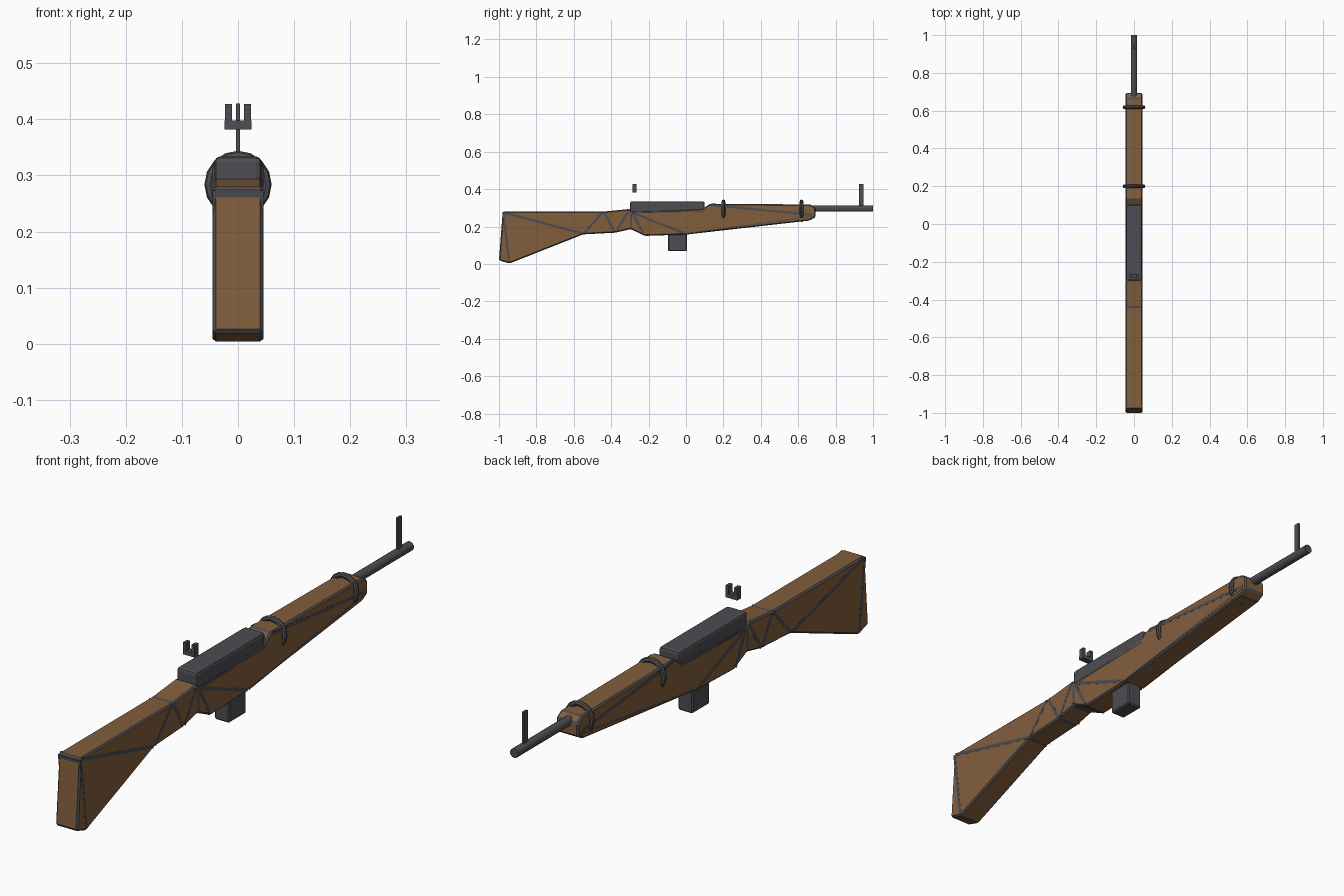
import bpy, bmesh, math
from mathutils import Vector

if "Cube" in bpy.data.objects:
    bpy.data.objects.remove(bpy.data.objects["Cube"])


def material(name, rgb):
    m = bpy.data.materials.new(name)
    m.diffuse_color = (*rgb, 1)
    m.use_nodes = True
    m.node_tree.nodes["Principled BSDF"].inputs["Base Color"].default_value = m.diffuse_color
    return m


wood = material("brown_wood", (0.225, 0.112, 0.046))
metal = material("dark_grey_metal", (0.075, 0.075, 0.085))


def finish(name, bm, mats):
    bmesh.ops.recalc_face_normals(bm, faces=bm.faces)
    me = bpy.data.meshes.new(name)
    bm.to_mesh(me)
    bm.free()
    for m in mats:
        me.materials.append(m)
    ob = bpy.data.objects.new(name, me)
    bpy.context.collection.objects.link(ob)
    return ob


def prism(name, outline, x0, x1, mats):
    """Side outline (y, z) extruded from x0 to x1."""
    bm = bmesh.new()
    face = bm.faces.new([bm.verts.new((x0, y, z)) for y, z in outline])
    ext = bmesh.ops.extrude_face_region(bm, geom=[face])["geom"]
    verts = [v for v in ext if isinstance(v, bmesh.types.BMVert)]
    bmesh.ops.translate(bm, verts=verts, vec=(x1 - x0, 0, 0))
    return finish(name, bm, mats)


def box(name, x0, x1, y0, y1, z0, z1):
    return prism(name, [(y0, z0), (y1, z0), (y1, z1), (y0, z1)], x0, x1, [metal])


def bevel(ob, width, segments=1, mat=-1):
    b = ob.modifiers.new("bevel", "BEVEL")
    b.width, b.segments, b.material = width, segments, mat
    b.limit_method = "NONE"
    b.use_clamp_overlap = False


# wooden stock with metal-coloured chamfers
outline = [(-0.98, 0.28), (-0.44, 0.28), (-0.30, 0.294), (-0.285, 0.278),
           (0.09, 0.296), (0.13, 0.322), (0.665, 0.318), (0.693, 0.30),
           (0.693, 0.25), (0.66, 0.232), (0.0, 0.157), (-0.22, 0.15),
           (-0.295, 0.186), (-0.38, 0.167), (-0.55, 0.158), (-0.945, 0.002),
           (-1.0, 0.02)]
stock = prism("stock", outline, -0.045, 0.045, [wood, metal])
bevel(stock, 0.006, 1, 1)

# inlaid stripes crossing both sides of the stock
stripes = [((-0.977, 0.274), (-0.945, 0.010)), ((-0.972, 0.274), (-0.555, 0.163)),
           ((-0.545, 0.165), (-0.447, 0.274)), ((-0.437, 0.274), (-0.383, 0.173)),
           ((-0.374, 0.173), (-0.305, 0.284)), ((-0.294, 0.270), (-0.294, 0.195)),
           ((-0.285, 0.270), (-0.225, 0.157)), ((-0.278, 0.271), (-0.008, 0.163)),
           ((-0.275, 0.274), (0.10, 0.282)), ((0.0, 0.163), (0.68, 0.254)),
           ((0.14, 0.314), (0.675, 0.262))]
for i, (a, b) in enumerate(stripes):
    a, b = Vector(a), Vector(b)
    d = (b - a).normalized()
    w = 0.003 if i in (8, 9) else 0.006
    n = Vector((-d.y, d.x)) * w
    prism(f"stock_stripe_{i + 1}", [a - n, b - n, b + n, a + n], -0.0455, 0.0455, [metal])

# receiver and magazine
bevel(box("receiver", -0.042, 0.042, -0.30, 0.10, 0.272, 0.334), 0.01, 2)
bevel(box("magazine", -0.03, 0.03, -0.095, 0.005, 0.068, 0.20), 0.005)

# barrel
bm = bmesh.new()
bmesh.ops.create_cone(bm, cap_ends=True, segments=16, radius1=0.017, radius2=0.017, depth=0.36)
for v in bm.verts:
    x, y, z = v.co
    v.co = (x, z + 0.82, y + 0.296)
finish("barrel", bm, [metal])

# barrel bands
for i, y in enumerate((0.20, 0.618)):
    bpy.ops.mesh.primitive_torus_add(major_segments=16, minor_segments=8, major_radius=0.05,
                                     minor_radius=0.01, location=(0, y, 0.284),
                                     rotation=(math.pi / 2, 0, 0))
    band = bpy.context.object
    band.name = f"barrel_band_{i + 1}"
    band.data.materials.append(metal)

# front sight post
box("front_sight", -0.004, 0.004, 0.926, 0.948, 0.30, 0.428)

# rear sight: base and two prongs
box("rear_sight_base", -0.024, 0.024, -0.286, -0.264, 0.382, 0.398)
for side, x in (("left", -0.017), ("right", 0.017)):
    box(f"rear_sight_prong_{side}", x - 0.006, x + 0.006, -0.286, -0.264, 0.396, 0.427)
